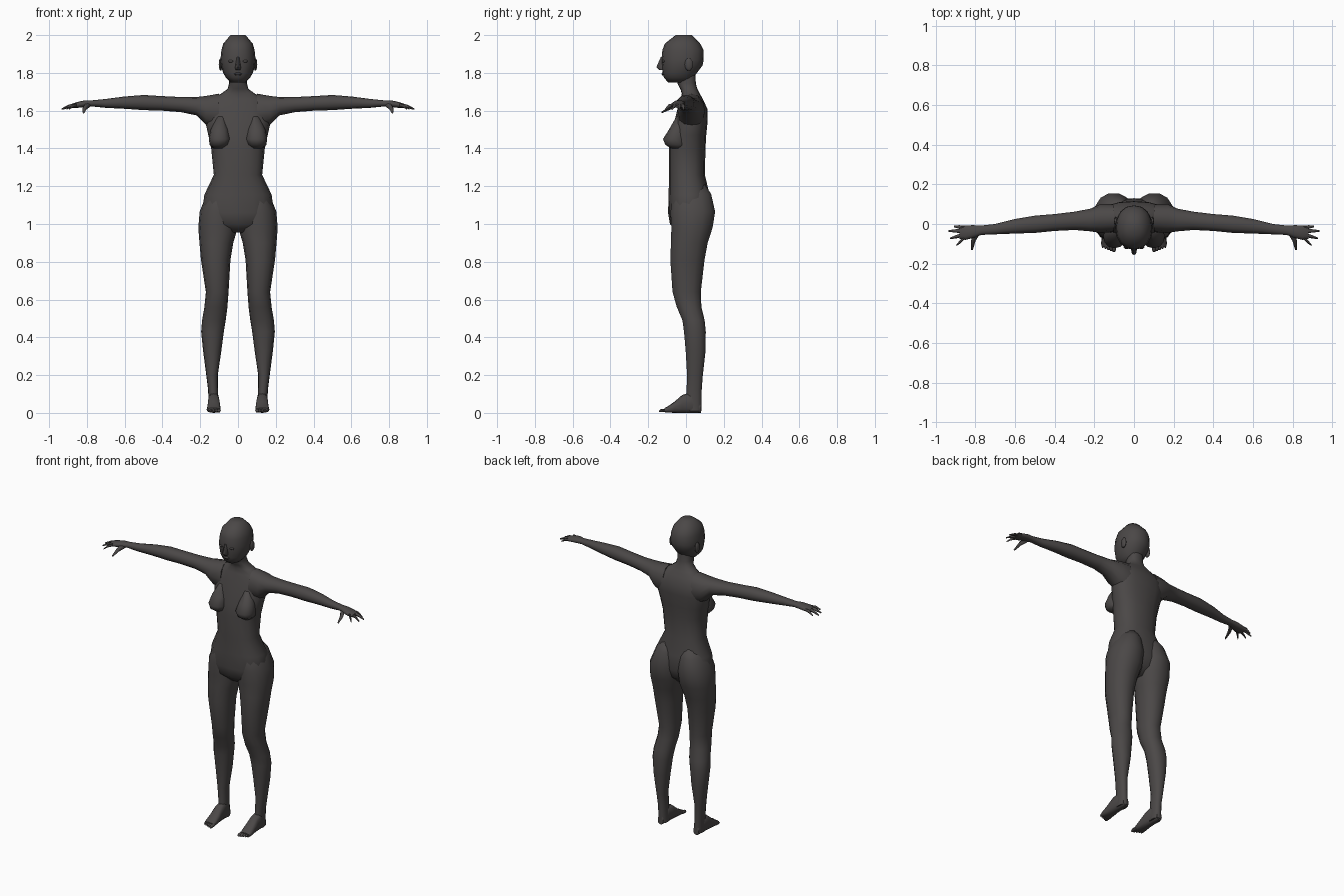
import bpy
import bmesh
import math

cube = bpy.data.objects.get("Cube")
if cube:
    bpy.data.objects.remove(cube, do_unlink=True)

# One matt colour for the whole figure
charcoal = bpy.data.materials.new("charcoal grey")
charcoal.use_nodes = True
colour = (0.07, 0.064, 0.063, 1)
charcoal.diffuse_color = colour
shader = charcoal.node_tree.nodes["Principled BSDF"]
shader.inputs["Base Color"].default_value = colour
shader.inputs["Roughness"].default_value = 0.8


def loft(name, axis, stations, sides=12, squareness=2.2, mirrored=True):
    """Skin rounded cross-sections placed along an axis.
    Each station is (position, low_a, high_a, low_b, high_b)."""
    bm = bmesh.new()
    rings = []
    for position, low_a, high_a, low_b, high_b in stations:
        ring = []
        for i in range(sides):
            angle = math.tau * i / sides
            c, s = math.cos(angle), math.sin(angle)
            u = math.copysign(abs(c) ** (2 / squareness), c)
            v = math.copysign(abs(s) ** (2 / squareness), s)
            a = (low_a + high_a) / 2 + u * (high_a - low_a) / 2
            b = (low_b + high_b) / 2 + v * (high_b - low_b) / 2
            point = {"X": (position, a, b),
                     "Y": (a, position, b),
                     "Z": (a, b, position)}[axis]
            ring.append(bm.verts.new(point))
        rings.append(ring)
    for lower, upper in zip(rings, rings[1:]):
        for i in range(sides):
            j = (i + 1) % sides
            bm.faces.new((lower[i], lower[j], upper[j], upper[i]))
    bm.faces.new(rings[0])
    bm.faces.new(rings[-1])
    bmesh.ops.recalc_face_normals(bm, faces=bm.faces)

    mesh = bpy.data.meshes.new(name)
    bm.to_mesh(mesh)
    bm.free()
    mesh.materials.append(charcoal)
    mesh.shade_smooth()
    mesh.set_sharp_from_angle(angle=math.radians(60))
    part = bpy.data.objects.new(name, mesh)
    bpy.context.scene.collection.objects.link(part)
    if mirrored:
        part.modifiers.new("Mirror", "MIRROR").use_axis[0] = True
    return part


def central(name, profile, sides=16, squareness=2.2):
    """Upright part on the centre line: (height, half_width, front, back)."""
    stations = [(z, -w, w, front, back) for z, w, front, back in profile]
    return loft(name, "Z", stations, sides, squareness, mirrored=False)


def digit(name, axis, path):
    """Tapered finger or toe: (position, a, b, radius)."""
    stations = [(p, a - r, a + r, b - r, b + r) for p, a, b, r in path]
    return loft(name, axis, stations, sides=6, squareness=2)


def oval(name, centre, radii, sides=8):
    """Rounded lump made of stacked rings."""
    (x, y, z), (rx, ry, rz) = centre, radii
    stations = []
    for step in range(1, sides):
        angle = math.pi * step / sides
        w, h = math.sin(angle), math.cos(angle)
        stations.append((z - rz * h, x - rx * w, x + rx * w,
                         y - ry * w, y + ry * w))
    return loft(name, "Z", stations, sides, squareness=2)


# Neck, shoulders, waist and pelvis
central("torso", [
    (1.8, .048, -.05, .05),
    (1.745, .047, -.045, .052),
    (1.715, .055, -.03, .06),
    (1.69, .09, -.022, .073),
    (1.66, .14, -.03, .09),
    (1.61, .17, -.045, .113),
    (1.55, .175, -.06, .115),
    (1.47, .157, -.08, .107),
    (1.4, .142, -.09, .103),
    (1.26, .128, -.09, .1),
    (1.155, .178, -.092, .125),
    (1.06, .19, -.095, .13),
    (1, .16, -.085, .11),
    (.955, .05, -.04, .06),
], squareness=2.4)

loft("breasts", "Z", [
    (1.57, .07, .11, -.05, 0),
    (1.5, .05, .145, -.09, 0),
    (1.45, .04, .155, -.122, 0),
    (1.42, .05, .15, -.11, 0),
    (1.4, .07, .13, -.08, 0),
])

# Buttock, thigh, knee, calf and ankle
loft("legs", "Z", [
    (1.21, .03, .12, -.04, .1),
    (1.16, .01, .165, -.07, .135),
    (1.065, 0, .203, -.085, .157),
    (.98, .002, .21, -.08, .143),
    (.9, .025, .204, -.082, .117),
    (.81, .04, .196, -.085, .1),
    (.64, .05, .17, -.073, .08),
    (.56, .056, .178, -.05, .083),
    (.49, .065, .19, -.02, .1),
    (.43, .075, .195, -.012, .106),
    (.33, .088, .185, -.003, .105),
    (.2, .107, .168, .005, .09),
    (.12, .106, .158, .002, .084),
    (.01, .1, .155, 0, .084),
], sides=14)

loft("feet", "Y", [
    (.08, .11, .148, 0, .05),
    (.03, .1, .158, 0, .11),
    (-.02, .097, .16, 0, .095),
    (-.06, .093, .163, 0, .06),
    (-.1, .092, .166, .002, .032),
    (-.115, .098, .162, .004, .026),
], squareness=2.8)

for index in range(5):
    x = .101 + .014 * index
    tip = -.142 + .005 * index
    radius = .01 - .001 * index
    digit("toes", "Y", [
        (-.1, x, .014, radius),
        (tip + .01, x, .012, radius),
        (tip, x, .009, radius / 2),
    ])

# Shoulder, elbow, wrist and palm
loft("arms", "X", [
    (.1, -.04, .1, 1.49, 1.69),
    (.17, -.045, .1, 1.525, 1.678),
    (.22, -.037, .077, 1.575, 1.672),
    (.3, -.03, .062, 1.592, 1.672),
    (.4, -.035, .05, 1.6, 1.677),
    (.5, -.045, .042, 1.603, 1.683),
    (.6, -.048, .025, 1.61, 1.675),
    (.7, -.052, 0, 1.615, 1.662),
    (.77, -.055, -.008, 1.622, 1.655),
    (.81, -.07, -.006, 1.618, 1.655),
    (.85, -.08, -.007, 1.615, 1.646),
    (.88, -.075, -.012, 1.615, 1.636),
])

finger_tips = {
    "little_fingers": (.908, -.012),
    "ring_fingers": (.935, -.035),
    "middle_fingers": (.927, -.073),
    "index_fingers": (.895, -.108),
}
for order, (name, (tip_x, tip_y)) in enumerate(finger_tips.items()):
    root_x, root_y = .855, -.018 - .017 * order
    digit(name, "X", [
        (root_x, root_y, 1.63, .01),
        ((root_x + tip_x) / 2, (root_y + tip_y) / 2, 1.625, .009),
        (tip_x, tip_y, 1.608, .004),
    ])
digit("thumbs", "Y", [
    (-.045, .79, 1.635, .016),
    (-.085, .81, 1.615, .012),
    (-.13, .817, 1.59, .005),
])

# Head and face
central("head", [
    (2, .04, -.055, .03),
    (1.955, .078, -.112, .075),
    (1.92, .088, -.125, .093),
    (1.87, .093, -.13, .094),
    (1.84, .09, -.128, .088),
    (1.8, .079, -.124, .058),
    (1.775, .064, -.117, .04),
    (1.75, .04, -.095, .02),
])
central("nose", [
    (1.885, .008, -.133, -.1),
    (1.83, .015, -.157, -.1),
    (1.815, .014, -.14, -.1),
], sides=8)
central("lips", [
    (1.803, .012, -.125, -.1),
    (1.795, .024, -.13, -.1),
    (1.785, .012, -.125, -.1),
], sides=8)
oval("eyes", (.036, -.117, 1.862), (.016, .01, .008))
oval("ears", (.092, .015, 1.845), (.01, .022, .034))
